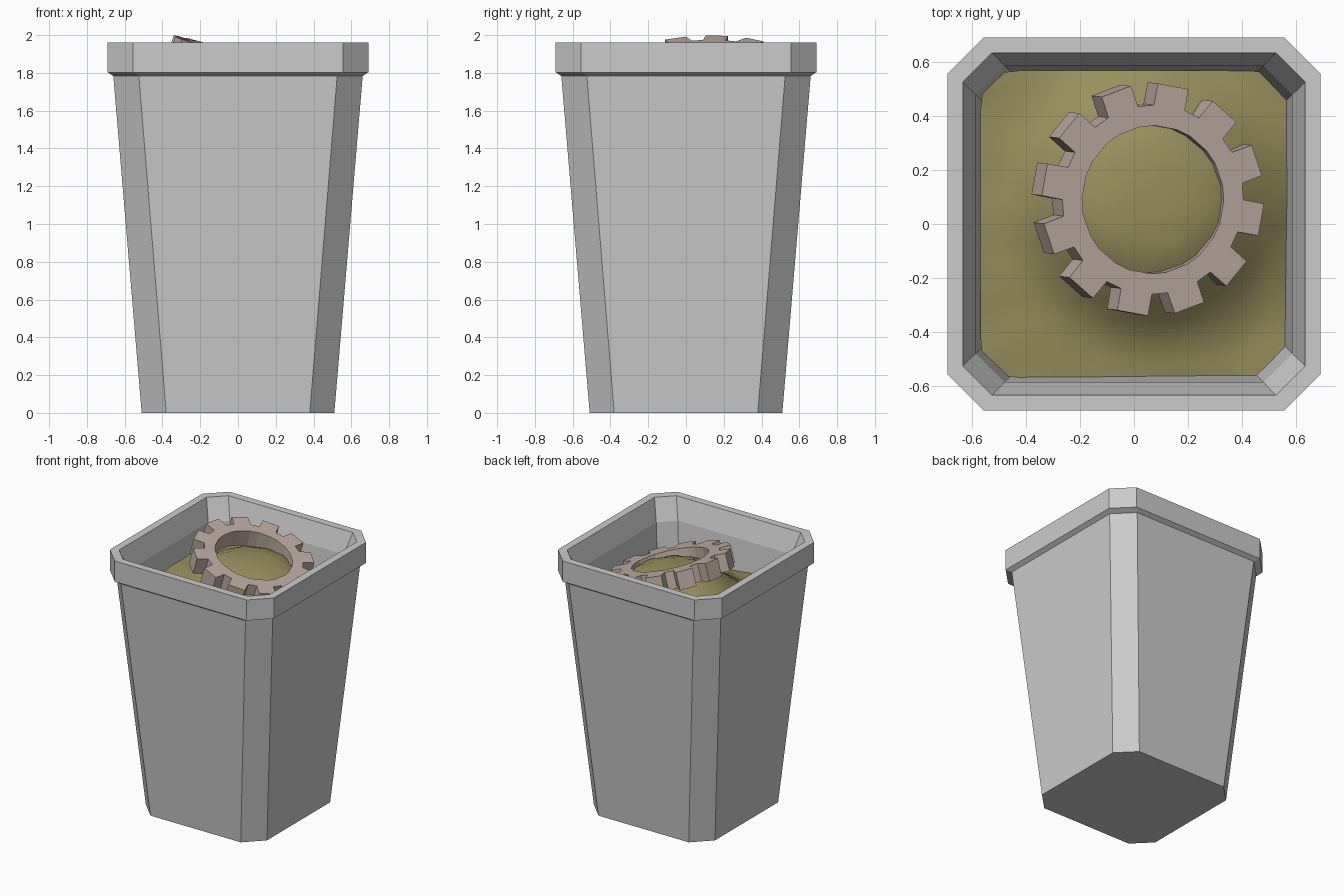
import bpy, bmesh, math, random

if "Cube" in bpy.data.objects:
    bpy.data.objects.remove(bpy.data.objects["Cube"])

random.seed(4)


def material(name, rgb):
    m = bpy.data.materials.new(name)
    m.diffuse_color = (*rgb, 1)
    m.use_nodes = True
    m.node_tree.nodes["Principled BSDF"].inputs["Base Color"].default_value = m.diffuse_color
    return m


def make_object(name, bm, mat=None):
    bmesh.ops.recalc_face_normals(bm, faces=bm.faces)
    me = bpy.data.meshes.new(name)
    bm.to_mesh(me)
    bm.free()
    ob = bpy.data.objects.new(name, me)
    bpy.context.collection.objects.link(ob)
    if mat:
        me.materials.append(mat)
    return ob


# Bin: chamfered square rings lofted up the outside, over the rim, down the inside
# each ring: half width, half length of the flat side, height
rings = [(0.51, 0.38, 0), (0.66, 0.525, 1.783), (0.69, 0.555, 1.803), (0.69, 0.555, 1.96),
         (0.633, 0.525, 1.96), (0.585, 0.478, 1.80), (0.43, 0.33, 0.06)]
bm = bmesh.new()
loops = []
for h, f, z in rings:
    pts = [(h, -f), (h, f), (f, h), (-f, h), (-h, f), (-h, -f), (-f, -h), (f, -h)]
    loops.append([bm.verts.new((x, y, z)) for x, y in pts])
for a, b in zip(loops, loops[1:]):
    for i in range(8):
        j = (i + 1) % 8
        bm.faces.new((a[i], a[j], b[j], b[i]))
bm.faces.new(loops[0])
bm.faces.new(loops[-1])
make_object("bin", bm)

# Refuse: soft mound piled up under the gear, corners pulled in to the chamfers
CX, CY = 0.07, 0.09
bm = bmesh.new()
bmesh.ops.create_grid(bm, x_segments=16, y_segments=16, size=0.567)
for v in bm.verts:
    x, y = v.co.x, v.co.y
    s = abs(x) + abs(y)
    if s > 1.05:
        x, y = x * 1.05 / s, y * 1.05 / s
    w = math.exp(-(math.hypot(x - CX, y - CY) / 0.42) ** 4)
    base = 1.59 - 0.1 * x + 0.06 * y
    peak = 1.83 - 0.12 * (x - CX)
    v.co = (x, y, base + (peak - base) * w + random.uniform(-0.006, 0.006))
for f in bm.faces:
    f.smooth = True
refuse = make_object("refuse", bm, material("olive", (0.32, 0.28, 0.11)))

# Gear: twelve-toothed ring, tilted on the mound
R_HOLE, R_ROOT, R_TIP, TEETH, THICK = 0.274, 0.35, 0.43, 12, 0.13
bm = bmesh.new()


def polar(r, deg):
    a = math.radians(deg)
    return bm.verts.new((r * math.cos(a), r * math.sin(a), 0))


teeth = []
for k in range(TEETH):
    c = 20 + k * 360 / TEETH
    teeth.append([polar(R_HOLE, c - 9), polar(R_ROOT, c - 10), polar(R_TIP, c - 8),
                  polar(R_TIP, c + 8), polar(R_ROOT, c + 10), polar(R_HOLE, c + 9)])
for k, t in enumerate(teeth):
    n = teeth[(k + 1) % TEETH]
    bm.faces.new((t[0], t[1], t[4], t[5]))
    bm.faces.new(t[1:5])
    bm.faces.new((t[5], t[4], n[1], n[0]))
ext = bmesh.ops.extrude_face_region(bm, geom=bm.faces[:], use_keep_orig=True)
bmesh.ops.translate(bm, vec=(0, 0, -THICK),
                    verts=[g for g in ext["geom"] if isinstance(g, bmesh.types.BMVert)])
gear = make_object("gear", bm, material("dusty_pink", (0.52, 0.42, 0.37)))
gear.location = (CX, CY, 1.872)
gear.rotation_euler = (math.radians(2), math.radians(17), 0)
